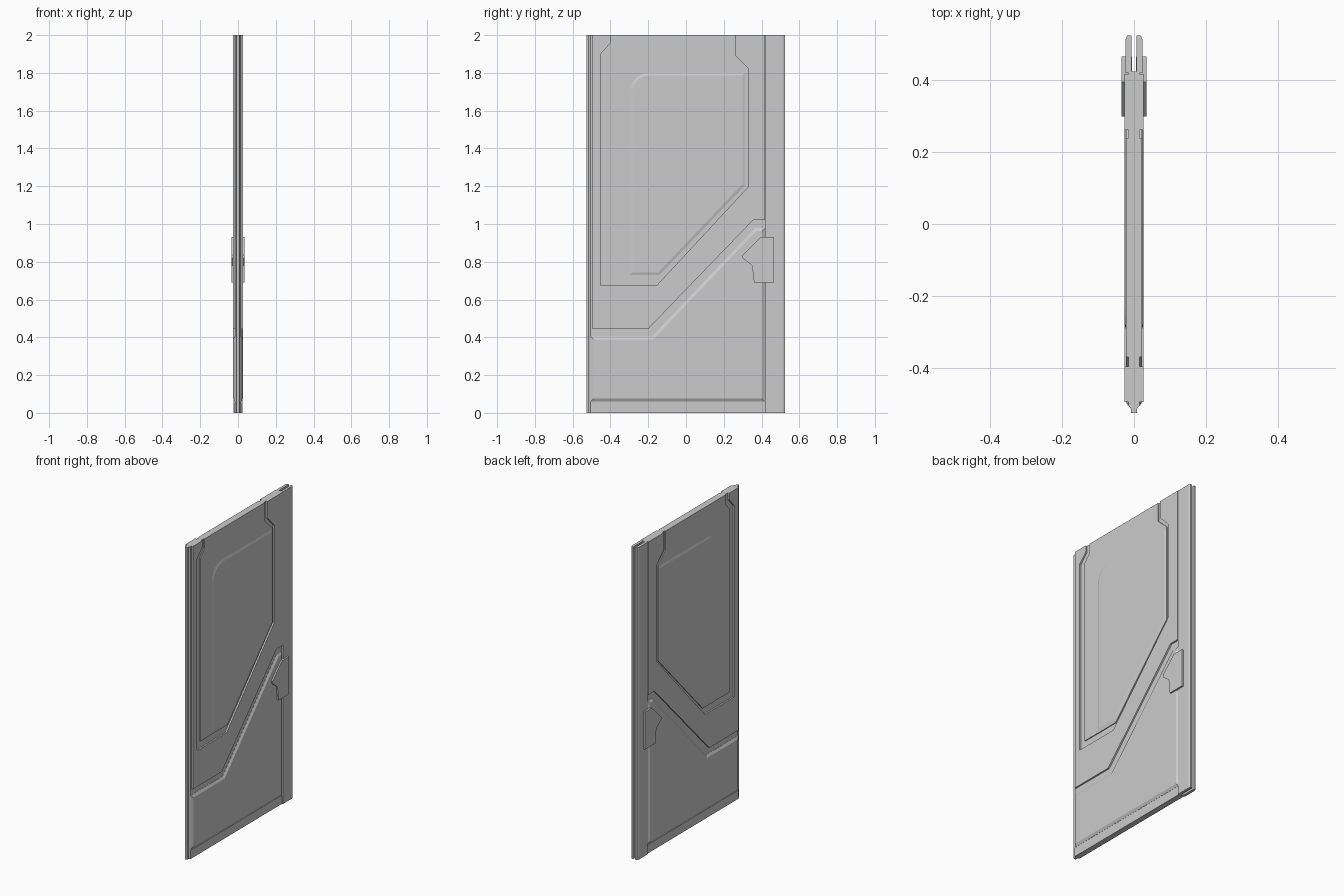
import bpy
import bmesh
import math

cube = bpy.data.objects.get("Cube")
if cube:
    bpy.data.objects.remove(cube)

# One plain grey for the whole door
grey = bpy.data.materials.new("door_grey")
grey.use_nodes = True
colour = (0.6, 0.6, 0.6, 1)
grey.diffuse_color = colour
grey.node_tree.nodes["Principled BSDF"].inputs["Base Color"].default_value = colour

FACE = 0.026    # outer surface of the leaf
CORE = 0.016    # floor of the grooves


def finish(name, bm, mirror=True):
    bmesh.ops.recalc_face_normals(bm, faces=bm.faces)
    mesh = bpy.data.meshes.new(name)
    bm.to_mesh(mesh)
    bm.free()
    mesh.materials.append(grey)
    obj = bpy.data.objects.new(name, mesh)
    bpy.context.collection.objects.link(obj)
    if mirror:
        obj.modifiers.new("both_sides", 'MIRROR')
    return obj


def plate(name, outline, x0, x1, slope=0, drop=0):
    """Flat plate from a (y, z) outline, with an optional sloped rim, on both sides."""
    bm = bmesh.new()
    face = bm.faces.new([bm.verts.new((x0, y, z)) for y, z in outline])
    top = bmesh.ops.extrude_face_region(bm, geom=[face], use_keep_orig=True)["geom"]
    verts = [v for v in top if isinstance(v, bmesh.types.BMVert)]
    lid = [f for f in top if isinstance(f, bmesh.types.BMFace)]
    bmesh.ops.translate(bm, verts=verts, vec=(x1 - drop - x0, 0, 0))
    if slope:
        bmesh.ops.recalc_face_normals(bm, faces=bm.faces)
        bmesh.ops.inset_region(bm, faces=lid, thickness=slope, depth=0,
                               use_even_offset=True)
        for v in lid[0].verts:
            v.co.x = x1
    return finish(name, bm)


def upright(name, section, mirror=False):
    """Full-height bar from an (x, y) section."""
    bm = bmesh.new()
    face = bm.faces.new([bm.verts.new((x, y, 0)) for x, y in section])
    top = bmesh.ops.extrude_face_region(bm, geom=[face], use_keep_orig=True)["geom"]
    bmesh.ops.translate(bm, vec=(0, 0, 2),
                        verts=[v for v in top if isinstance(v, bmesh.types.BMVert)])
    return finish(name, bm, mirror)


# Core with a tapered tongue along the front edge
half = [(CORE, 0.425), (CORE, -0.505), (0.008, -0.515), (0.008, -0.527)]
upright("core_with_tongue", half + [(-x, y) for x, y in reversed(half)])

# Twin flanges forming the channel on the back edge
upright("back_flange", [(0.007, 0.42), (0.024, 0.42), (0.024, 0.512),
                        (0.019, 0.525), (0.007, 0.525)], mirror=True)

# Upper frame, running around the outside of the groove
plate("upper_frame", [
    (-0.495, 2), (-0.397, 2), (-0.397, 1.96), (-0.452, 1.9), (-0.452, 0.675),
    (-0.155, 0.675), (0.332, 1.2), (0.332, 1.82), (0.262, 1.89), (0.262, 2),
    (0.418, 2), (0.418, 1.02), (0.355, 1.02), (-0.2, 0.445), (-0.495, 0.445),
], CORE - 0.004, FACE)

# Inner panel, inside the groove
plate("inner_panel", [
    (-0.37, 2), (-0.37, 1.94), (-0.413, 1.89), (-0.413, 0.72), (-0.138, 0.72),
    (0.316, 1.2), (0.316, 1.81), (0.24, 1.88), (0.24, 2),
], CORE - 0.004, 0.022)

# Raised window panel with one rounded corner
radius = 0.1
corner = [(-0.295 + radius - radius * math.sin(a), 1.8 - radius + radius * math.cos(a))
          for a in (math.pi / 2 * i / 8 for i in range(9))]
plate("window_panel", corner + [(-0.295, 0.73), (-0.14, 0.73), (0.312, 1.205), (0.312, 1.8)],
      0.018, FACE, slope=0.014, drop=0.004)

# Lower panel with a sloped rim, and the rail beneath it
plate("lower_panel", [
    (-0.505, 0.06), (0.418, 0.06), (0.418, 0.978), (0.365, 0.978),
    (-0.18, 0.405), (-0.505, 0.405),
], CORE - 0.004, FACE, slope=0.016, drop=0.009)
plate("bottom_rail", [(-0.505, 0), (0.418, 0), (0.418, 0.055), (-0.505, 0.055)],
      CORE - 0.004, 0.018)

# Latch plates on the back edge
plate("latch_plate", [
    (0.467, 0.93), (0.395, 0.93), (0.3, 0.835), (0.3, 0.82),
    (0.35, 0.78), (0.36, 0.69), (0.467, 0.69),
], 0.006, 0.035)
